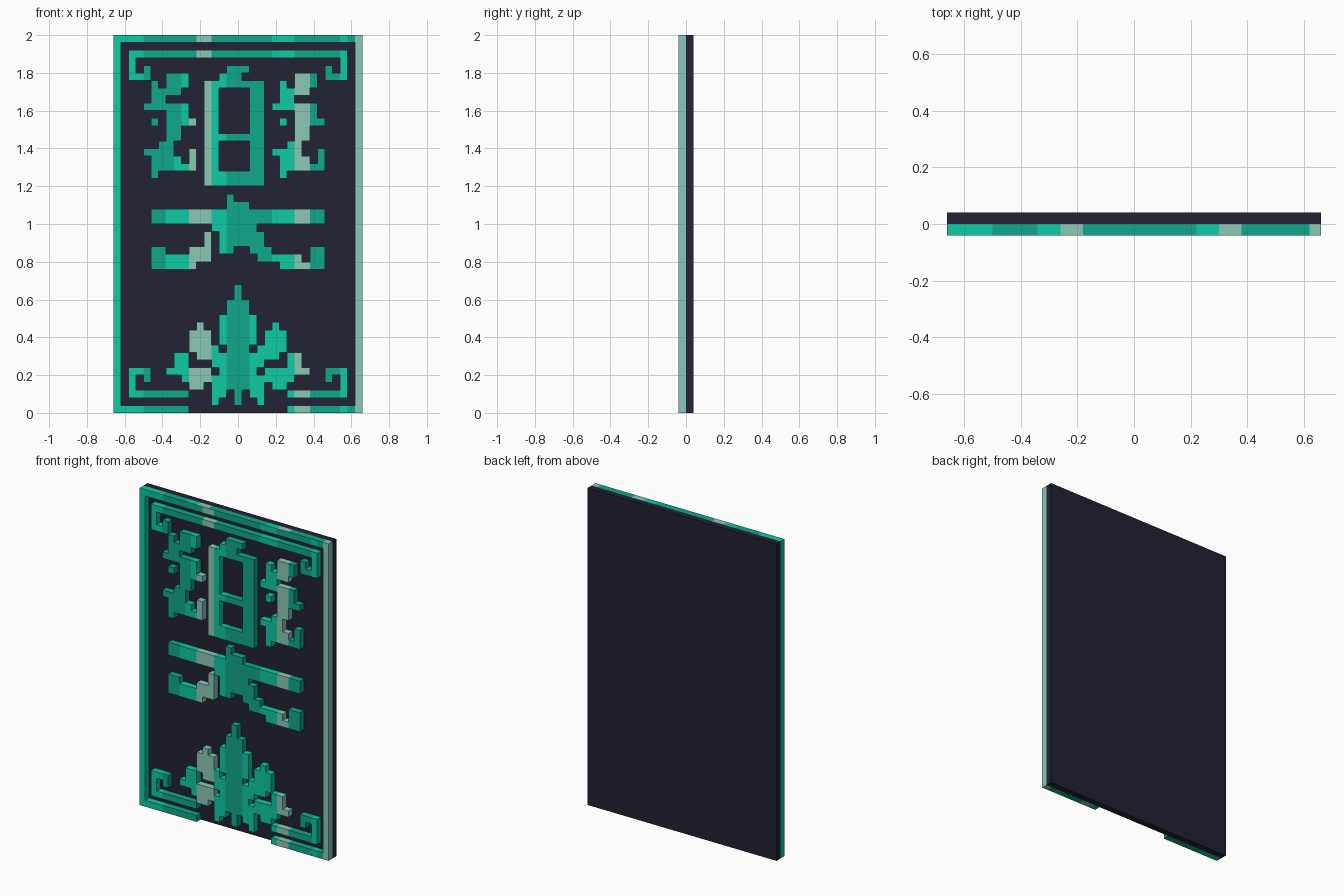
import bpy, bmesh

if "Cube" in bpy.data.objects:
    bpy.data.objects.remove(bpy.data.objects["Cube"])

U = 0.04            # size of one relief tile
COLS, ROWS = 33, 50


def material(name, rgb):
    m = bpy.data.materials.new(name)
    m.diffuse_color = (*rgb, 1)
    m.use_nodes = True
    m.node_tree.nodes["Principled BSDF"].inputs["Base Color"].default_value = m.diffuse_color
    return m


MATS = [material("bright jade", (0.0044, 0.597, 0.376)),
        material("mid jade", (0.0044, 0.392, 0.254)),
        material("pale jade", (0.254, 0.584, 0.468))]
DARK = material("dark navy", (0.016, 0.016, 0.033))
BRIGHT, MID, PALE = 0, 1, 2


def front_colour(c, r):
    """Vertical colour bands, slightly different by height."""
    if c < 4:
        return BRIGHT
    if c < 10:
        first = 7 if r < 30 else 8 if r < 35 else 9
        return BRIGHT if first <= c and 3 < r < 45 else MID
    if c < 13:
        return MID if r > 44 and c == 10 else PALE
    if c < 15:
        return MID if r > 44 else BRIGHT
    if c < 18:
        return MID
    if c < 21:
        return BRIGHT if r < 18 else MID
    if c < 24:
        return BRIGHT
    if c < 26:
        return MID if r > 44 else PALE
    if c == 32:
        return PALE
    return BRIGHT if c == 30 else MID


def top_colour(c):
    """Bands along the upper edge of the border."""
    for end, col in ((4, BRIGHT), (8, MID), (10, BRIGHT), (12, PALE),
                     (22, MID), (24, BRIGHT), (26, PALE), (32, MID)):
        if c < end:
            return col
    return PALE


def rects(*items):
    """Cells covered by (first col, last col, first row, last row)."""
    return {(c, r) for a, b, lo, hi in items
            for c in range(a, b + 1) for r in range(lo, hi + 1)}


def mirrored(cells):
    return cells | {(COLS - 1 - c, r) for c, r in cells}


def shifted(cells, n):
    return {(c + n, r) for c, r in cells}


def relief(name, cells):
    """Raise a set of tiles as one solid with only its outer faces."""
    bm = bmesh.new()
    verts = {}

    def face(points, colour):
        vs = []
        for p in points:
            if p not in verts:
                verts[p] = bm.verts.new((-0.66 + U * p[0], U * (p[1] - 1), U * p[2]))
            vs.append(verts[p])
        bm.faces.new(vs).material_index = colour

    for c, r in sorted(cells):
        col = front_colour(c, r)
        d, t = c + 1, r + 1
        face([(c, 0, r), (d, 0, r), (d, 0, t), (c, 0, t)], col)
        face([(c, 1, r), (c, 1, t), (d, 1, t), (d, 1, r)], col)
        if (c - 1, r) not in cells:
            face([(c, 0, r), (c, 0, t), (c, 1, t), (c, 1, r)], col)
        if (c + 1, r) not in cells:
            face([(d, 0, r), (d, 1, r), (d, 1, t), (d, 0, t)], col)
        if (c, r - 1) not in cells:
            face([(c, 0, r), (c, 1, r), (d, 1, r), (d, 0, r)], col)
        if (c, r + 1) not in cells:
            face([(c, 0, t), (d, 0, t), (d, 1, t), (c, 1, t)],
                 top_colour(c) if t == ROWS else col)
    me = bpy.data.meshes.new(name)
    bm.to_mesh(me)
    bm.free()
    for m in MATS:
        me.materials.append(m)
    ob = bpy.data.objects.new(name, me)
    bpy.context.collection.objects.link(ob)


# backing panel
bpy.ops.mesh.primitive_cube_add(size=1, location=(0, 0.02, 1))
panel = bpy.context.object
panel.name = "backing_panel"
panel.scale = (1.32, 0.04, 2)
panel.data.materials.append(DARK)

# outer border, open at the bottom centre
relief("border", mirrored(rects((0, 0, 0, 49), (0, 16, 49, 49), (0, 9, 0, 0))))

# corner scrolls joined by a rail at the top
relief("top_scrolls", mirrored(rects((2, 16, 47, 47), (2, 2, 44, 47),
                                     (2, 4, 44, 44), (4, 4, 44, 45))))
relief("bottom_scrolls", mirrored(rects((2, 9, 2, 2), (2, 2, 2, 5),
                                        (2, 4, 5, 5), (4, 4, 4, 5))))

# twin curling side ornaments
curl = rects((7, 9, 44, 44), (5, 5, 42, 43), (7, 9, 43, 43), (5, 8, 42, 42),
             (5, 6, 41, 41), (4, 9, 40, 40), (7, 9, 39, 39), (5, 5, 38, 38),
             (7, 10, 38, 38), (7, 8, 36, 37), (6, 7, 35, 35), (4, 7, 34, 34),
             (5, 8, 33, 33), (10, 10, 32, 34), (5, 10, 32, 32), (5, 5, 31, 31))
relief("left_curl", curl)
relief("right_curl", shifted(curl, 17))

# central window ornament with cap
relief("window_ornament", rects((12, 13, 30, 43), (18, 19, 30, 43), (12, 19, 30, 31),
                                (14, 17, 36, 36), (12, 19, 43, 43),
                                (14, 16, 44, 44), (15, 17, 45, 45)))

# middle crossbar with two curling legs
relief("crossbar_ornament", rects((5, 27, 25, 26), (15, 15, 28, 28), (15, 17, 27, 27),
                                  (13, 18, 24, 24), (12, 12, 21, 23), (14, 17, 22, 23),
                                  (14, 15, 21, 21), (18, 19, 21, 23), (10, 11, 21, 21),
                                  (5, 6, 21, 21), (5, 12, 20, 20), (5, 10, 19, 19),
                                  (20, 20, 20, 21), (19, 24, 20, 20), (22, 27, 19, 19),
                                  (26, 27, 20, 21)))

# flower at the base
relief("flower", mirrored(rects((16, 16, 1, 16), (15, 15, 3, 14), (14, 14, 2, 7),
                                (14, 14, 9, 12), (13, 13, 1, 4), (13, 13, 6, 8),
                                (12, 12, 4, 5), (12, 12, 7, 10), (11, 11, 3, 5),
                                (11, 11, 7, 11), (10, 10, 3, 5), (10, 10, 8, 10),
                                (9, 9, 4, 7), (8, 8, 5, 7), (7, 7, 5, 5))))
